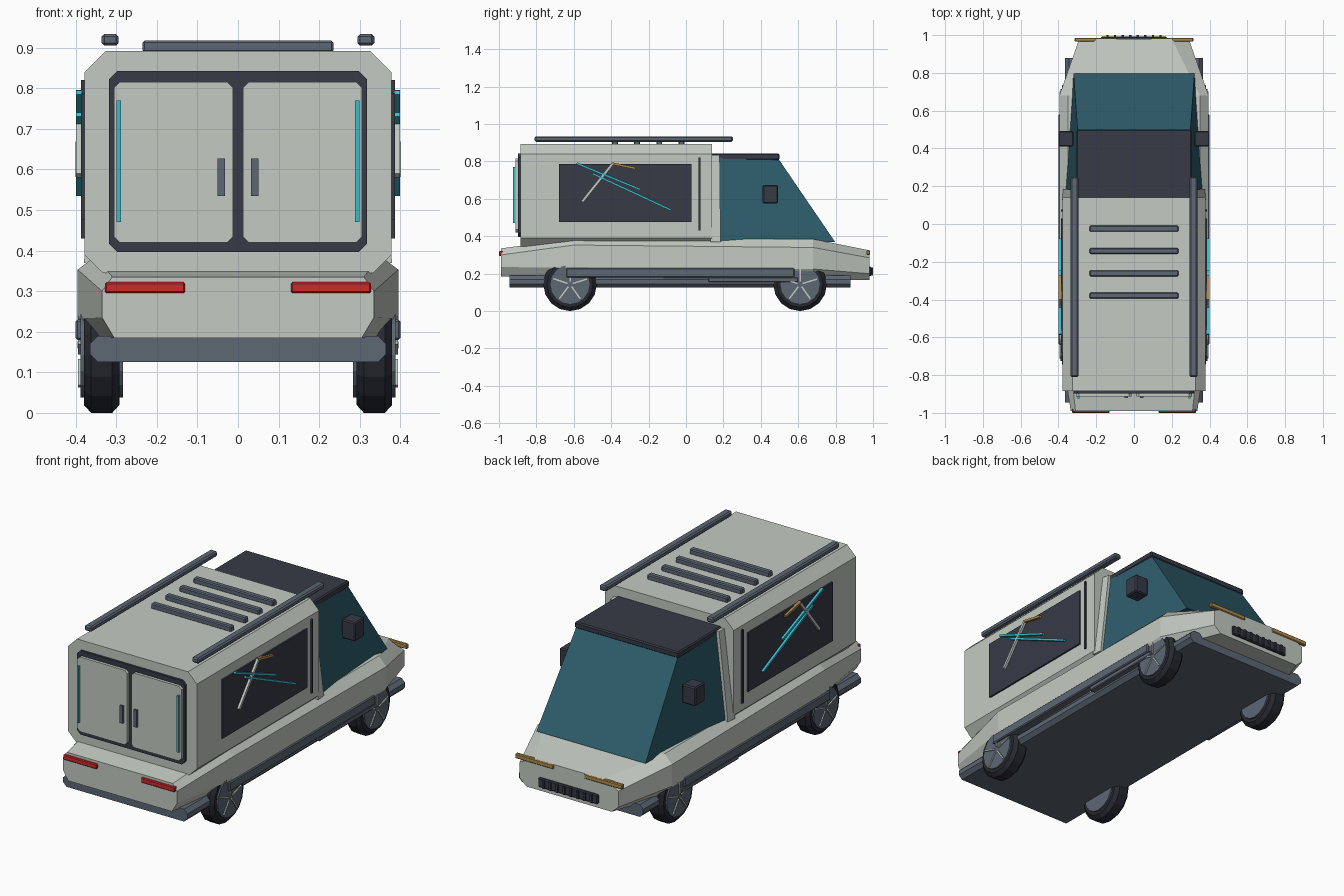
import bpy, bmesh
from math import cos, sin, pi, atan2, hypot
from mathutils import Matrix, Vector

cube = bpy.data.objects.get("Cube")
if cube:
    bpy.data.objects.remove(cube)


def material(name, rgb):
    m = bpy.data.materials.new(name)
    m.use_nodes = True
    m.diffuse_color = (*rgb, 1)
    m.node_tree.nodes["Principled BSDF"].inputs["Base Color"].default_value = (*rgb, 1)
    return m


WHITE = material("off_white", (0.55, 0.59, 0.54))
SLATE = material("slate_grey", (0.11, 0.135, 0.175))
NAVY = material("dark_navy", (0.038, 0.042, 0.062))
GLASS = material("teal_glass", (0.027, 0.11, 0.15))
CYAN = material("cyan_glow", (0.04, 0.5, 0.6))
GOLD = material("gold_lamp", (0.42, 0.26, 0.07))
RED = material("red_lamp", (0.62, 0.022, 0.025))
RUBBER = material("black_rubber", (0.02, 0.022, 0.03))


def finish(name, bm, mat):
    bmesh.ops.recalc_face_normals(bm, faces=bm.faces)
    me = bpy.data.meshes.new(name)
    bm.to_mesh(me)
    bm.free()
    me.materials.append(mat)
    ob = bpy.data.objects.new(name, me)
    bpy.context.collection.objects.link(ob)
    return ob


def loft(name, rings, mat):
    """Skin equal-length rings of points and cap both ends."""
    bm = bmesh.new()
    rows = [[bm.verts.new(p) for p in r] for r in rings]
    n = len(rows[0])
    for a, b in zip(rows, rows[1:]):
        for i in range(n):
            j = (i + 1) % n
            bm.faces.new((a[i], a[j], b[j], b[i]))
    bm.faces.new(rows[0])
    bm.faces.new(rows[-1])
    return finish(name, bm, mat)


def box(name, lo, hi, mat, bevel=0.0):
    bm = bmesh.new()
    lo, hi = Vector(lo), Vector(hi)
    bmesh.ops.create_cube(bm, size=1, matrix=Matrix.Translation((lo + hi) / 2) @ Matrix.Diagonal((*(hi - lo), 1)))
    if bevel:
        bmesh.ops.bevel(bm, geom=bm.edges[:], offset=bevel, segments=1, affect='EDGES')
    return finish(name, bm, mat)


def pair(name, lo, hi, mat, bevel=0.0):
    """A box on the left (+x) and its mirror on the right."""
    box("left_" + name, lo, hi, mat, bevel)
    box("right_" + name, (-hi[0], *lo[1:]), (-lo[0], *hi[1:]), mat, bevel)


def chamfered(x0, x1, z0, z1, c, y, low=None):
    d = c if low is None else low
    return [(x0 + d, y, z0), (x1 - d, y, z0), (x1, y, z0 + d), (x1, y, z1 - c),
            (x1 - c, y, z1), (x0 + c, y, z1), (x0, y, z1 - c), (x0, y, z0 + d)]


def slab(name, x0, x1, z0, z1, y0, y1, c, mat, low=None):
    return loft(name, [chamfered(x0, x1, z0, z1, c, y, low) for y in (y0, y1)], mat)


# Lower hull: half-width and height pairs from the top edge to the bottom edge
stations = [
    (-0.99, (0.31, 0.335), (0.335, 0.30), (0.335, 0.235), (0.305, 0.185)),
    (-0.6, (0.35, 0.387), (0.395, 0.353), (0.395, 0.232), (0.36, 0.183)),
    (0.68, (0.35, 0.385), (0.395, 0.34), (0.395, 0.225), (0.36, 0.17)),
    (0.98, (0.2, 0.325), (0.29, 0.285), (0.29, 0.2), (0.25, 0.165)),
]
rings = []
for y, *half in stations:
    rings.append([(x, y, z) for x, z in half] + [(-x, y, z) for x, z in reversed(half)])
loft("lower_hull", rings, WHITE)

# Chassis and side sills
slab("chassis", -0.365, 0.365, 0.125, 0.19, -0.945, 0.88, 0.02, SLATE)
pair("sill", (0.34, -0.64, 0.18), (0.4, 0.58, 0.23), SLATE, 0.005)
pair("step", (0.34, 0.12, 0.155), (0.395, 0.6, 0.18), SLATE, 0.004)

# Camper box
slab("camper_box", -0.378, 0.378, 0.345, 0.892, -0.885, 0.14, 0.052, WHITE, 0.045)

# Rear doors
slab("door_frame", -0.318, 0.318, 0.397, 0.842, -0.897, -0.88, 0.02, NAVY)
for side, s in (("left", 1), ("right", -1)):
    a, b = sorted((s * 0.012, s * 0.306))
    slab(side + "_door", a, b, 0.42, 0.816, -0.912, -0.89, 0.015, WHITE)
pair("door_handle", (0.032, -0.922, 0.535), (0.05, -0.91, 0.627), SLATE)
pair("door_light_strip", (0.288, -0.925, 0.47), (0.299, -0.91, 0.77), CYAN)
pair("tail_lamp", (0.13, -1.0, 0.295), (0.328, -0.98, 0.322), RED, 0.004)

# Roof rails and cross bars
pair("roof_rail", (0.294, -0.81, 0.905), (0.336, 0.25, 0.934), SLATE, 0.007)
for i in range(4):
    y = -0.025 - i * 0.118
    box("roof_bar_%d" % (i + 1), (-0.235, y - 0.016, 0.888), (0.235, y + 0.016, 0.918), SLATE, 0.005)

# Side windows, trim lines
pair("side_window", (0.37, -0.68, 0.475), (0.387, 0.03, 0.787), NAVY)
pair("trim_line", (0.37, 0.067, 0.43), (0.387, 0.078, 0.82), NAVY)


def stripe(name, start, end, width, mat):
    """A thin slanted bar on each side window, given as (y, z) ends."""
    dy, dz = end[0] - start[0], end[1] - start[1]
    mid = ((start[0] + end[0]) / 2, (start[1] + end[1]) / 2)
    for side, s in (("left_", 1), ("right_", -1)):
        bm = bmesh.new()
        mx = (Matrix.Translation((s * 0.392, *mid)) @ Matrix.Rotation(atan2(dz, dy), 4, 'X')
              @ Matrix.Diagonal((0.015, hypot(dy, dz), width, 1)))
        bmesh.ops.create_cube(bm, size=1, matrix=mx)
        finish(side + name, bm, mat)


stripe("upper_cyan_stripe", (-0.585, 0.79), (-0.245, 0.65), 0.011, CYAN)
stripe("lower_cyan_stripe", (-0.5, 0.735), (-0.08, 0.54), 0.011, CYAN)
stripe("white_stripe", (-0.395, 0.785), (-0.555, 0.585), 0.014, WHITE)
stripe("gold_stripe", (-0.4, 0.79), (-0.27, 0.763), 0.012, GOLD)

# Cab: pillar frame, glass and roof
def cab_ring(z, rear, front, rear_w, front_w):
    return [(-rear_w, rear, z), (rear_w, rear, z), (front_w, front, z), (-front_w, front, z)]


loft("cab_pillar", [cab_ring(0.37, 0.13, 0.185, 0.38, 0.375), cab_ring(0.835, 0.13, 0.18, 0.325, 0.32)], WHITE)
loft("cab_glass", [cab_ring(0.37, 0.17, 0.797, 0.362, 0.32), cab_ring(0.82, 0.17, 0.49, 0.305, 0.298)], GLASS)
box("cab_roof", (-0.305, 0.135, 0.808), (0.305, 0.5, 0.842), NAVY, 0.006)
pair("mirror", (0.32, 0.41, 0.575), (0.4, 0.492, 0.675), NAVY, 0.006)

# Nose: grille and lamps
box("grille", (-0.175, 0.97, 0.187), (0.175, 0.992, 0.237), NAVY, 0.005)
for i in range(8):
    x = -0.14 + i * 0.04
    box("grille_slat_%d" % (i + 1), (x - 0.006, 0.98, 0.19), (x + 0.006, 1.0, 0.234), NAVY)
pair("front_lamp", (0.09, 0.965, 0.3), (0.315, 0.985, 0.325), GOLD, 0.004)


# Wheels
def disc(x, r, y, z, n=16):
    return [(x, y + r * cos(2 * pi * i / n), z + r * sin(2 * pi * i / n)) for i in range(n)]


R = 0.143
for end, y in (("rear", -0.62), ("front", 0.61)):
    for side, s in (("left", 1), ("right", -1)):
        tag = end + "_" + side
        tyre = [(0.292, R - 0.02), (0.31, R), (0.362, R), (0.38, R - 0.02)]
        loft(tag + "_tyre", [disc(s * x, r, y, R) for x, r in tyre], RUBBER)
        loft(tag + "_hub", [disc(s * x, 0.105, y, R) for x in (0.284, 0.388)], SLATE)
        bm = bmesh.new()
        for k in range(5):
            mx = (Matrix.Translation((s * 0.388, y, R)) @ Matrix.Rotation(2 * pi * k / 5 + 0.3, 4, 'X')
                  @ Matrix.Translation((0, 0.055, 0)) @ Matrix.Diagonal((0.012, 0.08, 0.008, 1)))
            bmesh.ops.create_cube(bm, size=1, matrix=mx)
        finish(tag + "_spokes", bm, WHITE)
